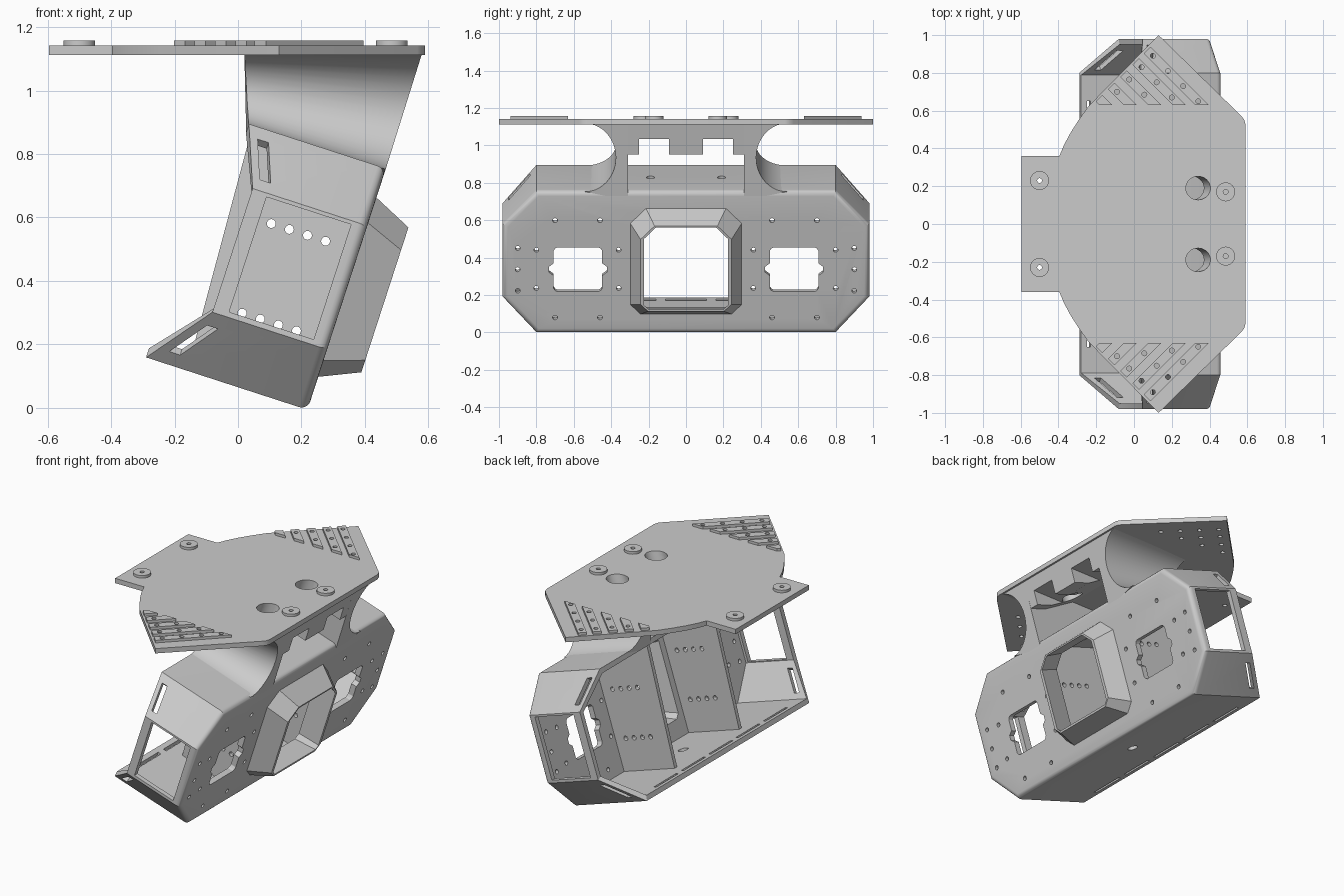
import bpy, bmesh, math
from mathutils import Vector

if "Cube" in bpy.data.objects:
    bpy.data.objects.remove(bpy.data.objects["Cube"])

C, S = math.cos(math.radians(18)), math.sin(math.radians(18))
TOP0, TOP1, PAD = 1.112, 1.142, 1.158


def P(a, y, b):
    """Tilted frame: a = depth behind the front panel, b = up along the panel."""
    return Vector((0.2 - C * a + S * b, y, S * a + C * b))


def solid(bm, A, B):
    """Closed solid lofted between two matching loops."""
    va, vb = [bm.verts.new(p) for p in A], [bm.verts.new(p) for p in B]
    n = len(va)
    for i in range(n):
        j = (i + 1) % n
        bm.faces.new((va[i], va[j], vb[j], vb[i]))
    bm.faces.new(va[::-1])
    bm.faces.new(vb)


def tilted(bm, prof, a0, a1):
    """Prism of a (y, b) profile running through the depth."""
    solid(bm, [P(a0, y, b) for y, b in prof], [P(a1, y, b) for y, b in prof])


def upright(bm, prof, z0, z1):
    solid(bm, [(x, y, z0) for x, y in prof], [(x, y, z1) for x, y in prof])


def circle(u, v, r, n=20):
    return [(u + r * math.cos(2 * math.pi * i / n), v + r * math.sin(2 * math.pi * i / n)) for i in range(n)]


def make(name, bm, cutters=()):
    bmesh.ops.recalc_face_normals(bm, faces=bm.faces)
    me = bpy.data.meshes.new(name)
    bm.to_mesh(me)
    bm.free()
    ob = bpy.data.objects.new(name, me)
    bpy.context.collection.objects.link(ob)
    bpy.ops.object.select_all(action='DESELECT')
    ob.select_set(True)
    bpy.context.view_layer.objects.active = ob
    for c in cutters:
        m = ob.modifiers.new("cut", 'BOOLEAN')
        m.operation, m.solver, m.object = 'DIFFERENCE', 'EXACT', c
        bpy.ops.object.modifier_apply(modifier=m.name)
    return ob


def cutter(name, bm):
    ob = make(name, bm)
    ob.hide_render = True
    return ob


def mirrored(half):
    return half + [(-y, b) for y, b in half[::-1]]


# cutter for panel windows, screw holes and wall slots
bm = bmesh.new()
holes = [(.70, .636), (.46, .636), (.90, .48), (.80, .47), (.36, .47), (.90, .36), (.90, .24),
         (.80, .255), (.36, .255), (.70, .09), (.46, .09)]
quarter = [(.155, 0), (.155, .015), (.13, .035), (.13, .105), (.122, .118), (.11, .124)]
right = [(y, -b) for y, b in quarter[:0:-1]] + quarter
window = right + [(-y, -b) for y, b in right]


def slot(bm, s, p, q, ap, aq, w=.018):
    """Slot through a side chamfer wall from p to q in (y, b)."""
    d = Vector((q[0] - p[0], q[1] - p[1])).normalized()
    n = Vector((d.y, -d.x)) * .05
    loops = []
    for k in (-1, 1):
        loops.append([P(a, s * (u[0] + k * n.x), u[1] + k * n.y)
                      for u, a in ((p, ap - w), (q, aq - w), (q, aq + w), (p, ap + w))])
    solid(bm, *loops)


for s in (-1, 1):
    for y, b in holes:
        tilted(bm, circle(s * y, b, .013, 12), -.1, .08)
    tilted(bm, [(s * .578 + y, .36 + b) for y, b in window], -.1, .08)
    tilted(bm, [(s * .92, .217), (s * 1.05, .217), (s * 1.05, .598), (s * .92, .598)], .03, .31)
    slot(bm, s, (.836, .04), (.94, .155), .433, .345)
    slot(bm, s, (.834, .762), (.944, .64), .375, .329)
    c = [(.22 + a, s * .19 + y) for a, y in circle(0, 0, .022, 16)]
    solid(bm, [P(a, y, .72) for a, y in c], [P(a, y, .85) for a, y in c])
for y in (-.54, -.27, 0, .27, .54):
    tilted(bm, [(y - .11, -.05), (y + .11, -.05), (y + .11, .08), (y - .11, .08)], .462, .482)
c = circle(.2, 0, .03)
solid(bm, [P(a, y, -.05) for a, y in c], [P(a, y, .08) for a, y in c])
wall_cutter = cutter("wall_cutter", bm)


# chamfered loop used by the centre hood
def hood_loop(a, w, b0, b1, cb, ct):
    prof = mirrored([(w - cb, b0), (w, b0 + cb), (w, b1 - ct), (w - ct, b1)])
    return [P(a, y, b) for y, b in prof]


bm = bmesh.new()
solid(bm, hood_loop(-.18, .215, .187, .628, .02, .06), hood_loop(.06, .272, .125, .682, .03, .075))
hood_cutter = cutter("hood_cutter", bm)

# main housing: front panel and perimeter walls, open at the rear
bm = bmesh.new()
outer = mirrored([(.8, 0), (.98, .2), (.98, .61), (.8, .8)])
inner = mirrored([(.788, .03), (.95, .212), (.95, .598), (.788, .77)])
depth = [.515, .36, .36, .434]
depth += depth[::-1]
rings = [[bm.verts.new(P(-.02, y, b)) for y, b in outer],
         [bm.verts.new(P(d, y, b)) for (y, b), d in zip(outer, depth)],
         [bm.verts.new(P(d, y, b)) for (y, b), d in zip(inner, depth)],
         [bm.verts.new(P(.015, y, b)) for y, b in inner]]
for r0, r1 in zip(rings, rings[1:]):
    for i in range(8):
        j = (i + 1) % 8
        bm.faces.new((r0[i], r0[j], r1[j], r1[i]))
front = bm.faces.new(rings[0][::-1])
bm.faces.new(rings[3])
bmesh.ops.bevel(bm, geom=list(front.edges), offset=.028, segments=5, profile=.5, affect='EDGES')
make("housing", bm, [wall_cutter, hood_cutter])

# projecting window hood
bm = bmesh.new()
solid(bm, hood_loop(-.01, .302, .105, .708, .055, .085), hood_loop(-.145, .243, .165, .645, .04, .075))
make("window_hood", bm, [hood_cutter])

# inner partition walls with two rows of holes
bm = bmesh.new()
for a in (.09, .15, .21, .27):
    for b in (.226, .523):
        c = circle(a, b, .014, 16)
        solid(bm, [P(u, -.5, v) for u, v in c], [P(u, .5, v) for u, v in c])
row_cutter = cutter("row_cutter", bm)
for s, side in ((-1, "front"), (1, "back")):
    bm = bmesh.new()
    prof = [(.005, .02), (.38, .02), (.42, .78), (.005, .78)]
    solid(bm, [P(a, s * .305, b) for a, b in prof], [P(a, s * .33, b) for a, b in prof])
    make("partition_" + side, bm, [row_cutter])

# flared neck sides joining the housing to the top plate
for s, side in ((-1, "front"), (1, "back")):
    bm = bmesh.new()
    loops = []
    for a, top in ((-.02, Vector((.58, 0, TOP0 + .005))), (.434, Vector((.02, 0, TOP0 + .005)))):
        base, low = P(a, 0, .797), P(a, 0, .772)
        pts = [low + Vector((0, s * .31, 0)), low + Vector((0, s * .42, 0))]
        for i in range(21):
            t = math.pi * i / 20
            p = base.lerp(top, (1 - math.cos(t)) / 2)
            p.y = s * (.54 - .165 * math.sin(t))
            pts.append(p)
        pts.append(top + Vector((0, s * .31, 0)))
        loops.append(pts)
    solid(bm, *loops)
    make("neck_" + side, bm)

# slanted bores through the plate, and bolt notches in the neck brace
bm = bmesh.new()
for s in (-1, 1):
    c = circle(.22, s * .19, .062, 32)
    solid(bm, [P(a, y, .9) for a, y in c], [P(a, y, 1.25) for a, y in c])
bore_cutter = cutter("bore_cutter", bm)
bm = bmesh.new()
for s in (-1, 1):
    upright(bm, [(.1, s * .09), (.7, s * .09), (.7, s * .25), (.1, s * .25)], .9, 1.035)
notch_cutter = cutter("notch_cutter", bm)
bm = bmesh.new()
prof = [(.527, .95), (.58, TOP0 + .005), (.2, TOP0 + .005), (.42, .985)]
solid(bm, [(x, -.32, z) for x, z in prof], [(x, .32, z) for x, z in prof])
make("neck_brace", bm, [notch_cutter, bore_cutter])

# screw holes of pads and ribs
pads = [(-.5, .23), (.485, .17)]
ribs, rib_holes = [], []
for s in (.99, .87, .74, .61, .48):
    lo, hi = s - .035, s + .035
    ribs.append([(lo - .63, .63), (hi - .63, .63), ((hi - .85) / 2, (hi + .85) / 2), ((lo - .85) / 2, (lo + .85) / 2)])
    x = (s - .85) / 2 + .03
    while s - x > .645:
        rib_holes.append((x, s - x))
        x += .08
bm = bmesh.new()
for s in (-1, 1):
    for x, y in pads + rib_holes:
        upright(bm, circle(x, s * y, .013, 12), 1.05, 1.25)
screw_cutter = cutter("screw_cutter", bm)

# top plate
half = [(-.595, .36), (-.395, .36), (-.37, .42), (-.335, .485), (-.29, .555), (-.24, .625), (.13, 1.0),
        (.565, .575), (.582, .555), (.59, .53)]
bm = bmesh.new()
upright(bm, half + [(x, -y) for x, y in half[::-1]], TOP0, TOP1)
make("top_plate", bm, [screw_cutter, bore_cutter])

# raised pads and diagonal ribs on the plate
bm = bmesh.new()
for s in (-1, 1):
    for x, y in pads:
        upright(bm, circle(x, s * y, .05, 32), TOP1 - .001, PAD)
make("mounting_pads", bm, [screw_cutter])
bm = bmesh.new()
for s in (-1, 1):
    for rib in ribs:
        upright(bm, [(x, s * y) for x, y in rib], TOP1 - .001, PAD)
make("diagonal_ribs", bm, [screw_cutter])

# remove cutters, smooth the curved surfaces
for ob in list(bpy.data.objects):
    if ob.name.endswith("_cutter"):
        bpy.data.objects.remove(ob)
bpy.ops.object.select_all(action='SELECT')
bpy.context.view_layer.objects.active = bpy.data.objects["housing"]
bpy.ops.object.shade_smooth_by_angle(angle=math.radians(25))
